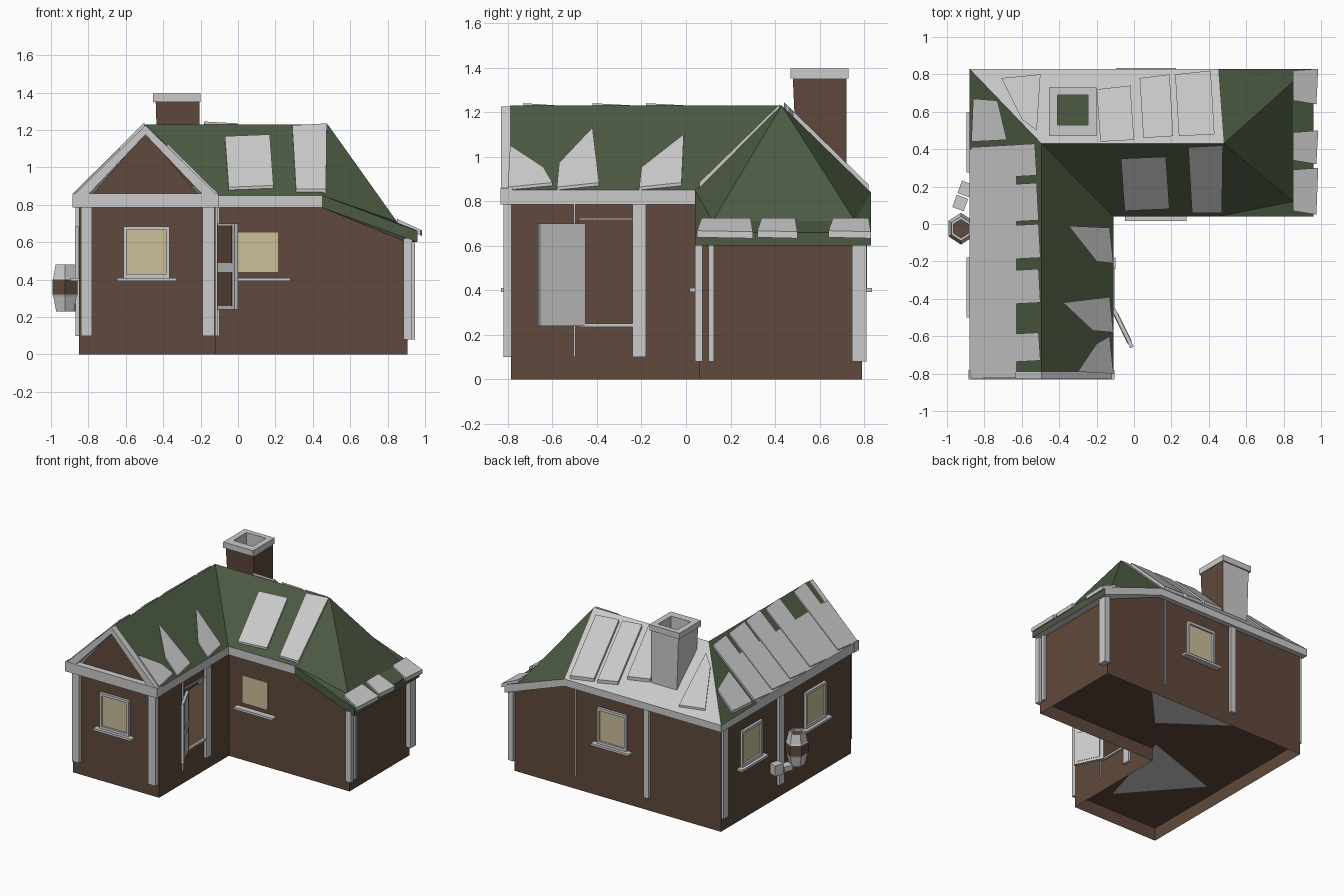
import bpy, bmesh, math
from mathutils import Vector

if "Cube" in bpy.data.objects:
    bpy.data.objects.remove(bpy.data.objects["Cube"])

def material(name, col):
    m = bpy.data.materials.new(name)
    m.diffuse_color = (*col, 1)
    m.use_nodes = True
    m.node_tree.nodes["Principled BSDF"].inputs["Base Color"].default_value = m.diffuse_color
    return m

BROWN = material("brown wall", (0.116, 0.066, 0.045))
GREY = material("pale grey trim", (0.60, 0.60, 0.60))
GREEN = material("green roof", (0.072, 0.102, 0.054))
CREAM = material("cream glass", (0.60, 0.52, 0.32))
MATS = [BROWN, GREY, GREEN, CREAM]

def make(name, faces, mats):
    """One object from polygons given as point lists, with a material per face."""
    bm = bmesh.new()
    for pts, m in zip(faces, mats):
        f = bm.faces.new([bm.verts.new(p) for p in pts])
        f.material_index = MATS.index(m)
    bmesh.ops.remove_doubles(bm, verts=bm.verts, dist=1e-5)
    me = bpy.data.meshes.new(name)
    bm.to_mesh(me)
    bm.free()
    for m in MATS:
        me.materials.append(m)
    ob = bpy.data.objects.new(name, me)
    bpy.context.collection.objects.link(ob)
    return ob

def prism(name, pts, vec, mat):
    a = [Vector(p) for p in pts]
    b = [p + Vector(vec) for p in a]
    n = len(a)
    faces = [a, b[::-1]] + [[a[i], b[i], b[(i + 1) % n], a[(i + 1) % n]] for i in range(n)]
    ob = make(name, faces, [mat] * len(faces))
    bm = bmesh.new()
    bm.from_mesh(ob.data)
    bmesh.ops.recalc_face_normals(bm, faces=bm.faces)
    bm.to_mesh(ob.data)
    bm.free()
    return ob

def box(name, x0, x1, y0, y1, z0, z1, mat):
    return prism(name, [(x0, y0, z0), (x1, y0, z0), (x1, y1, z0), (x0, y1, z0)], (0, 0, z1 - z0), mat)

# Shared plan: wall corners, eave corners, eave heights (the right end sags)
WALL = [(-.85, -.785), (-.12, -.785), (-.12, .06), (.45, .06), (.905, .06), (.905, .79), (.45, .79), (-.85, .79)]
EAVE = [(-.88, -.83), (-.11, -.83), (-.11, .04), (.45, .04), (.96, .04), (.96, .83), (.45, .83), (-.88, .83)]
LOW = [.785, .785, .785, .785, .6, .6, .785, .785]
TOP = [.855, .85, .85, .85, .66, .66, .84, .84]
P = lambda p, z: (p[0], p[1], z)

# Walls (door opening left in the inner side wall), soffit and fascia
walls, soffit, fascia, fm = [], [], [], []
for i in range(8):
    j = (i + 1) % 8
    a, b = WALL[i], WALL[j]
    if i == 1:
        x = a[0]
        for y0, y1, z0, z1 in [(a[1], -.48, 0, .785), (-.48, -.22, 0, .24), (-.48, -.22, .72, .785), (-.22, b[1], 0, .785)]:
            walls.append([(x, y0, z0), (x, y1, z0), (x, y1, z1), (x, y0, z1)])
    else:
        walls.append([P(a, 0), P(b, 0), P(b, LOW[j]), P(a, LOW[i])])
    soffit.append([P(EAVE[i], LOW[i]), P(a, LOW[i]), P(b, LOW[j]), P(EAVE[j], LOW[j])])
    fascia.append([P(EAVE[i], LOW[i]), P(EAVE[j], LOW[j]), P(EAVE[j], TOP[j]), P(EAVE[i], TOP[i])])
    fm.append(GREEN if i in (3, 4) else GREY)
walls.append([(-.78, -.785, .85), (-.21, -.785, .85), (-.495, -.785, 1.19)])
make("walls", walls, [BROWN] * len(walls))
make("soffit", soffit, [GREY] * 8)
make("fascia", fascia, fm)
make("floor", [[P(p, .1) for p in reversed(WALL)]], [BROWN])
make("floor_patches", [[(-.31, -.6, .096), (-.75, -.1, .096), (-.1, .12, .096)],
                       [(-.5, .78, .096), (.5, .78, .096), (.1, .35, .096)]], [GREY, GREY])

# Roof slopes
zl = lambda x, y: 1.23 - abs(x + .495) * .99
zb = lambda x, y: 1.23 - abs(y - .43) * .975
zr = lambda x, y: .71 - (x - .85) * .46
R, V = (.48, .43, 1.23), (-.495, .43, 1.23)
K1, K2 = (.85, .12, .71), (.85, .76, .71)
E1, O1, O2, E2 = [P(EAVE[i], TOP[i]) for i in (3, 4, 5, 6)]
F, I, H = (-.495, -.79, 1.23), (-.11, .04, .85), (-.88, .83, .84)
make("roof", [[(-.88, -.79, .85), F, V, H], [F, (-.11, -.79, .85), I, V], [V, I, E1, R],
              [R, E1, K1], [E1, O1, K1], [R, K1, K2], [K1, O1, O2, K2], [R, K2, E2], [K2, O2, E2],
              [H, V, R, E2]], [GREEN] * 9 + [GREY])

# Gable: base beam and sloping verge boards
box("gable_beam", -.885, -.105, -.832, -.78, .785, .86, GREY)
for s in (-1, 1):
    prism("verge_board", [(-.495, -.83, 1.225), (-.495, -.83, 1.175), (-.495 + s * .31, -.83, .85), (-.495 + s * .385, -.83, .85)],
          (0, .05, 0), GREY)

# Loose patches lying on the slopes
def slab(name, f, pts, lift=.015):
    prism(name, [(x, y, f(x, y) + lift) for x, y in pts], (0, 0, -.03), GREY)

for y0, y1, x1 in [(-.75, -.6, -.5), (-.44, -.26, -.5), (-.2, -.02, -.5), (.0, .2, -.51), (.24, .41, -.52)]:
    slab("left_patch", zl, [(-.88, y0), (x1, y0 + .02), (x1 - .01, y1 + .02), (-.87, y1)])
slab("left_lower_band", zl, [(-.88, -.82), (-.63, -.82), (-.63, .38), (-.88, .4)], .008)
slab("left_back_patch", zl, [(-.87, .44), (-.68, .45), (-.73, .66), (-.86, .67)])
for pts in [[(-.11, -.8), (-.13, -.6), (-.2, -.64), (-.3, -.79)],
            [(-.11, -.58), (-.13, -.39), (-.38, -.42), (-.22, -.57)],
            [(-.11, -.21), (-.13, -.02), (-.35, -.01), (-.2, -.2)]]:
    slab("inner_patch", zl, pts)
slab("front_patch", zb, [(-.05, .07), (.19, .08), (.17, .36), (-.07, .35)])
slab("front_patch", zb, [(.31, .06), (.47, .06), (.475, .42), (.29, .41)])
for x0, x1, y0, y1 in [(-.2, .0, .44, .74), (.03, .21, .46, .8), (.22, .43, .47, .82)]:
    slab("back_patch", zb, [(x0, y1 - .02), (x0 + .02, y0), (x1, y0 + .01), (x1 - .02, y1)], .025)
slab("back_strip", zb, [(-.71, .78), (-.6, .56), (-.52, .5), (-.5, .8)])
for y0, y1 in [(.05, .3), (.32, .5), (.64, .83)]:
    slab("end_patch", zr, [(.85, y0 + .02), (.975, y0), (.985, y1), (.85, y1 - .01)])

# Chimney: flared stack and hollow cap
def ring(x0, x1, y0, y1, z):
    return [(x0, y0, z), (x1, y0, z), (x1, y1, z), (x0, y1, z)]

levels = [ring(-.425, -.21, .5, .72, .9), ring(-.44, -.205, .48, .72, 1.35), ring(-.455, -.2, .47, .73, 1.35),
          ring(-.455, -.2, .47, .73, 1.395), ring(-.41, -.245, .53, .69, 1.395), ring(-.41, -.245, .53, .69, 1.16)]
faces, mats = [], []
for k in range(5):
    for i in range(4):
        j = (i + 1) % 4
        faces.append([levels[k][i], levels[k][j], levels[k + 1][j], levels[k + 1][i]])
        mats.append(BROWN if k == 0 and i in (0, 1) else GREY)
make("chimney", faces + [levels[5]], mats + [GREEN])

# Posts at corners and along the walls
for a in [(-.84, -.78, -.815, -.78, .1, .79), (-.19, -.125, -.82, -.78, .1, .79), (.885, .93, .04, .075, .08, .62),
          (.9, .925, .1, .125, .08, .6), (.9, .945, .745, .81, .08, .61), (-.87, -.845, .73, .785, .1, .79),
          (-.25, -.205, .785, .81, .1, .79), (.375, .385, .785, .8, .1, .79), (-.87, -.845, .05, .11, .1, .79),
          (-.125, -.1, -.24, -.18, .1, .785), (-.125, -.11, -.505, -.497, .1, .785)]:
    box("post", *a, GREY)
box("door_lintel", -.125, -.112, -.48, -.24, .715, .725, GREY)
box("door_threshold", -.125, -.105, -.48, -.24, .235, .25, GREY)

# Oriented block: centre c, horizontal direction u, outward direction n
def block(name, c, u, n, w, d, z0, z1, mat):
    u, n, c = Vector(u), Vector(n), Vector((c[0], c[1], z0))
    return prism(name, [c + u * sx * w / 2 + n * sy * d / 2 for sx, sy in ((-1, -1), (1, -1), (1, 1), (-1, 1))],
                 (0, 0, z1 - z0), mat)

# Windows
def window(c, n, w=.23, z0=.42, z1=.675, framed=True, sill=.32, so=0):
    n = Vector((*n, 0))
    u, c = Vector((-n.y, n.x, 0)), Vector((*c, 0))
    block("window_glass", c + n * .005, u, n, w, .006, z0, z1, CREAM)
    if framed:
        for s in (-1, 1):
            block("window_jamb", c + u * s * w / 2 + n * .012, u, n, .016, .02, z0 - .01, z1 + .01, GREY)
        for z in (z0, z1):
            block("window_rail", c + n * .012, u, n, w + .016, .02, z - .01, z + .01, GREY)
    block("window_sill", c + u * so + n * .023, u, n, sill, .044, .393, .41, GREY)

window((-.488, -.785), (0, -1))
window((.107, .06), (0, -1), .215, .44, .652, False, .33, .01)
window((.065, .79), (0, 1))
window((-.85, .435), (-1, 0))
window((-.85, -.34), (-1, 0))

# Open door: frame with two panels, brown on the inner side
h, e = Vector((-.11, -.455, 0)), Vector((-.01, -.66, 0))
u = (e - h).normalized()
n = Vector((-u.y, u.x, 0))
c = (h + e) / 2
block("door", c, u, n, (e - h).length, .02, .24, .7, GREY)
for s, m in ((1, GREY), (-1, BROWN)):
    for z0, z1 in ((.26, .44), (.49, .69)):
        block("door_panel", c + n * s * .011, u, n, .17, .004, z0, z1, m)

# Wall-hung barrel: six sides, grey ends and brown middle
prof = [(.06, .23), (.08, .31), (.085, .32), (.085, .4), (.08, .41), (.065, .48), (.05, .48), (.05, .46)]
pt = lambda k, i: (-.925 + prof[k][0] * .9 * math.cos(i * math.pi / 3 + math.pi / 6),
                   -.025 + prof[k][0] * math.sin(i * math.pi / 3 + math.pi / 6), prof[k][1])
faces = [[pt(k, i), pt(k, i + 1), pt(k + 1, i + 1), pt(k + 1, i)] for k in range(7) for i in range(6)]
mats = [BROWN if k == 2 else GREY for k in range(7) for i in range(6)]
make("barrel", faces + [[pt(0, i) for i in range(5, -1, -1)], [pt(7, i) for i in range(6)]], mats + [GREY, BROWN])

# Small tilted bracket beside the barrel
u = Vector((.35, .94, 0)).normalized()
for off, w, z0, z1 in ((.04, .07, .23, .31), (-.04, .07, .24, .28)):
    block("bracket", Vector((-.915, .15, 0)) + u * off, u, (u.y, -u.x, 0), w, .065, z0, z1, GREY)
